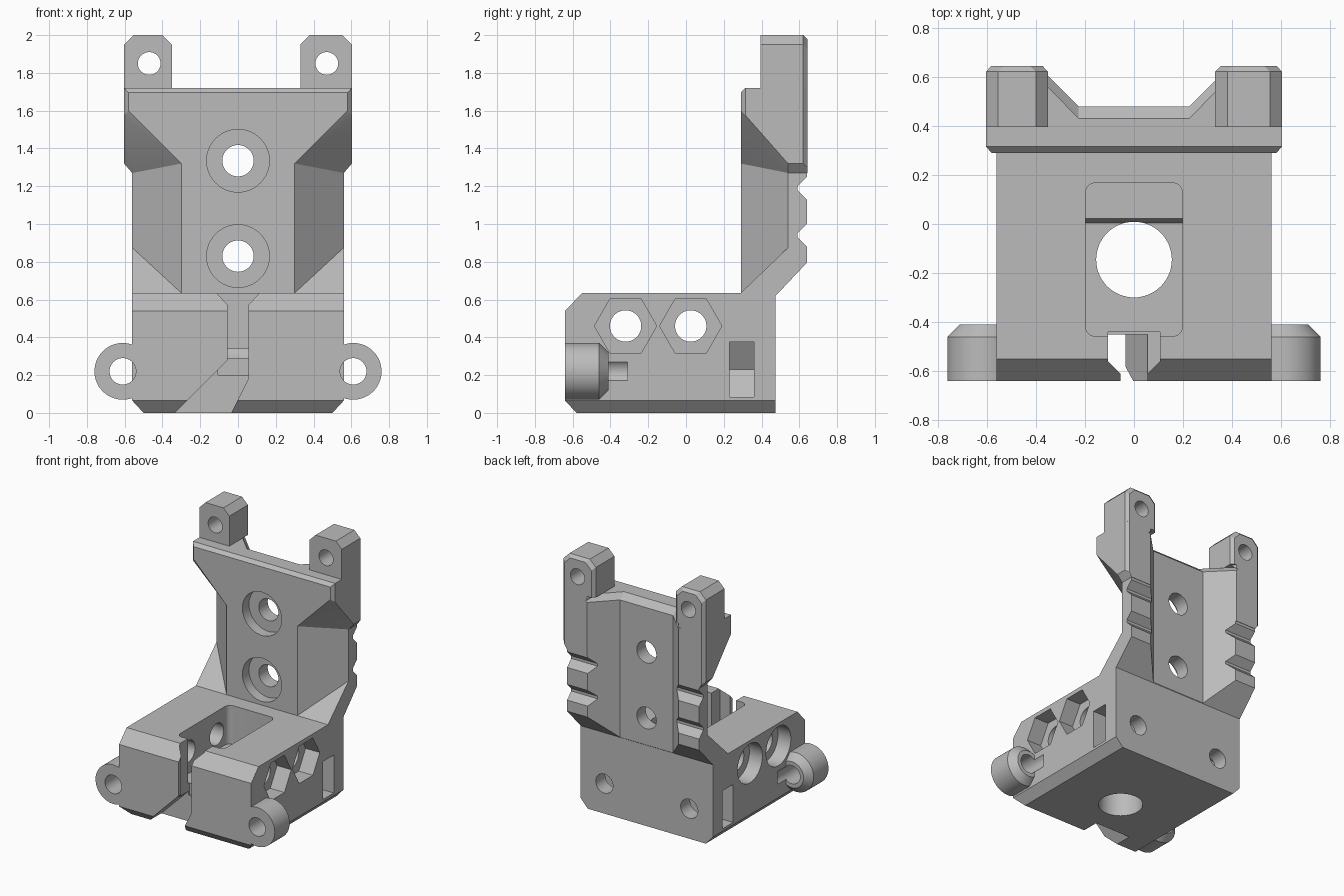
import bpy, bmesh, math

if "Cube" in bpy.data.objects:
    bpy.data.objects.remove(bpy.data.objects["Cube"])

grey = bpy.data.materials.new("matte grey")
grey.diffuse_color = (0.5, 0.5, 0.5, 1)
grey.use_nodes = True
grey.node_tree.nodes["Principled BSDF"].inputs["Base Color"].default_value = grey.diffuse_color


def hull(name, points):
    """Convex solid around a handful of points."""
    bm = bmesh.new()
    for p in points:
        bm.verts.new(p)
    bmesh.ops.remove_doubles(bm, verts=bm.verts[:], dist=1e-5)
    res = bmesh.ops.convex_hull(bm, input=bm.verts[:])
    junk = {g for g in res["geom_interior"] + res["geom_unused"]
            if isinstance(g, bmesh.types.BMVert)}
    bmesh.ops.delete(bm, geom=list(junk), context='VERTS')
    bmesh.ops.dissolve_limit(bm, angle_limit=0.002, verts=bm.verts[:], edges=bm.edges[:])
    bmesh.ops.recalc_face_normals(bm, faces=bm.faces[:])
    me = bpy.data.meshes.new(name)
    bm.to_mesh(me)
    bm.free()
    ob = bpy.data.objects.new(name, me)
    me.materials.append(grey)
    bpy.context.collection.objects.link(ob)
    return ob


def prism(name, axis, pts, lo, hi):
    """Extrude a 2D outline along an axis (other two axes kept in xyz order)."""
    out = []
    for t in (lo, hi):
        for a, b in pts:
            out.append({'x': (t, a, b), 'y': (a, t, b), 'z': (a, b, t)}[axis])
    return hull(name, out)


def ring(cx, cy, r, n=48, turn=0.0):
    return [(cx + r * math.cos(turn + 2 * math.pi * i / n),
             cy + r * math.sin(turn + 2 * math.pi * i / n)) for i in range(n)]


def mirror(pts):
    return [(s * x, y, z) for x, y, z in pts for s in (1, -1)]


parts, cuts = [], []

# base block with chamfered lower edges and upper front edge
body = hull("mount_bracket", mirror([
    (0.5, -0.58, 0), (0.5, 0.475, 0), (0.56, -0.64, 0.065), (0.56, 0.475, 0.065),
    (0.56, -0.64, 0.54), (0.56, -0.55, 0.635), (0.56, 0.475, 0.635)]))

# sloped gusset joining base and upright
parts.append(prism("gusset", 'x', [(0.29, 0.62), (0.29, 0.635), (0.54, 0.875), (0.64, 0.875),
                                   (0.64, 0.795), (0.475, 0.635), (0.475, 0.62)], -0.56, 0.56))
# tapered column of the upright
parts.append(hull("column", mirror([
    (0.3, 0.29, 0.62), (0.3, 0.29, 1.4), (0.56, 0.54, 0.75), (0.56, 0.54, 1.4),
    (0.56, 0.64, 0.795), (0.56, 0.64, 1.4), (0.3, 0.475, 0.635)])))
# flared head of the upright
parts.append(hull("flared_head", mirror([
    (0.3, 0.29, 1.32), (0.58, 0.29, 1.6), (0.58, 0.29, 1.695), (0.603, 0.315, 1.72),
    (0.603, 0.315, 1.575), (0.603, 0.54, 1.32), (0.603, 0.62, 1.32), (0.58, 0.643, 1.3),
    (0.56, 0.54, 1.27), (0.56, 0.643, 1.27), (0.603, 0.62, 1.72), (0.58, 0.643, 1.72)])))

# top posts, one slightly wider
for s, inner in ((-1, 0.35), (1, 0.33)):
    pts = []
    for y, d in ((0.395, 0), (0.62, 0), (0.643, 0.022)):
        a, b, t = inner + d, 0.603 - d, 2 - d
        pts += [(s * x, y, z) for x, z in ((a, 1.71), (a, t - 0.05), (a + 0.05, t),
                                           (b - 0.05, t), (b, t - 0.05), (b, 1.71))]
    parts.append(hull("post", pts))
    cuts.append(prism("post_hole", 'y', ring(s * 0.47, 1.85, 0.06), 0.3, 0.7))

# side lugs with tapered rear
for s in (-1, 1):
    pts = []
    for y, r in ((-0.64, 0.15), (-0.46, 0.15), (-0.41, 0.1)):
        pts += [(x, y, z) for x, z in ring(s * 0.61, 0.22, r, 64)]
    parts.append(hull("lug", pts))
    cuts.append(prism("lug_hole", 'y', ring(s * 0.61, 0.22, 0.07), -0.7, -0.31))
    # rear bolt holes and side nut slots
    cuts.append(prism("rear_hole", 'y', ring(s * 0.36, 0.23, 0.073), 0.1, 0.55))
    cuts.append(prism("nut_slot", 'y', [(s * x, z) for x, z in (
        (0.65, 0.085), (0.65, 0.375), (0.29, 0.375), (0.2, 0.23), (0.29, 0.085))], 0.23, 0.36))

# recessed channel down the back, with sloped upper lip
chan = [(-0.225, 0.478), (0.225, 0.478), (0.405, 0.66), (-0.405, 0.66)]
cuts.append(prism("back_channel", 'z', chan, 0.55, 1.72))
cuts.append(hull("channel_lip", [(x, y, 1.675) for x, y in chan] +
                 [(x, y - 0.048, 1.72) for x, y in chan]))
# grooves across the back rails
for z in (0.94, 1.19):
    cuts.append(prism("rail_groove", 'x', [(0.66, z - 0.08), (0.59, z - 0.01),
                                           (0.59, z + 0.01), (0.66, z + 0.08)], -0.7, 0.7))
# counterbored screw holes through the upright
for z in (0.83, 1.335):
    cuts.append(prism("screw_hole", 'y', ring(0, z, 0.083), 0.2, 0.7))
    cuts.append(prism("screw_counterbore", 'y', ring(0, z, 0.166, 64), 0.2, 0.37))

# rounded pocket with a stepped floor, and the vertical bore
corners = [p for x in (-0.155, 0.155) for y in (-0.415, 0.125) for p in ring(x, y, 0.043, 24)]
cuts.append(prism("pocket", 'z', corners, 0.34, 0.8))
cuts.append(prism("pocket_floor", 'x', [(-0.458, 0.29), (0.005, 0.29), (0.025, 0.345),
                                        (0.025, 0.5), (-0.458, 0.5)], -0.198, 0.198))
cuts.append(prism("bore", 'z', ring(0, -0.145, 0.154, 64), -0.1, 0.8))

# front slot: wide inside, narrow at the lip, then bending sideways to the underside
cuts.append(prism("slot_inner", 'z', [(-0.105, -0.44), (0.105, -0.44), (0.105, -0.56),
                                      (0.055, -0.61), (-0.055, -0.61), (-0.105, -0.56)], 0.2, 0.8))
cuts.append(prism("slot_lip", 'y', [(-0.055, 0.18), (0.055, 0.18), (0.055, 0.8),
                                    (-0.055, 0.8)], -0.7, -0.45))
cuts.append(prism("slot_bend", 'y', [(0.055, 0.18), (0.055, 0.28), (-0.055, 0.28),
                                     (-0.345, -0.01), (-0.04, -0.01), (-0.05, 0.065)], -0.7, -0.45))

# cross bolts: hex recess on one side, round recess on the other
for y in (-0.32, 0.025):
    cuts.append(prism("cross_hole", 'x', ring(y, 0.46, 0.083), -0.7, 0.7))
    cuts.append(prism("hex_recess", 'x', ring(y, 0.46, 0.165, 6), 0.44, 0.7))
    cuts.append(prism("round_recess", 'x', ring(y, 0.46, 0.15, 64), -0.7, -0.45))

# combine everything into one solid
for op, group in (('UNION', parts), ('DIFFERENCE', cuts)):
    for ob in group:
        ob.hide_render = True
        m = body.modifiers.new(ob.name, 'BOOLEAN')
        m.operation, m.object, m.solver = op, ob, 'EXACT'
bpy.context.view_layer.update()
dg = bpy.context.evaluated_depsgraph_get()
solid = bpy.data.meshes.new_from_object(body.evaluated_get(dg))
body.modifiers.clear()
body.data = solid
solid.materials.clear()
solid.materials.append(grey)
for p in solid.polygons:
    p.material_index = 0
for ob in parts + cuts:
    bpy.data.objects.remove(ob)

bpy.context.view_layer.objects.active = body
body.select_set(True)
bpy.ops.object.shade_smooth_by_angle(angle=math.radians(25))
